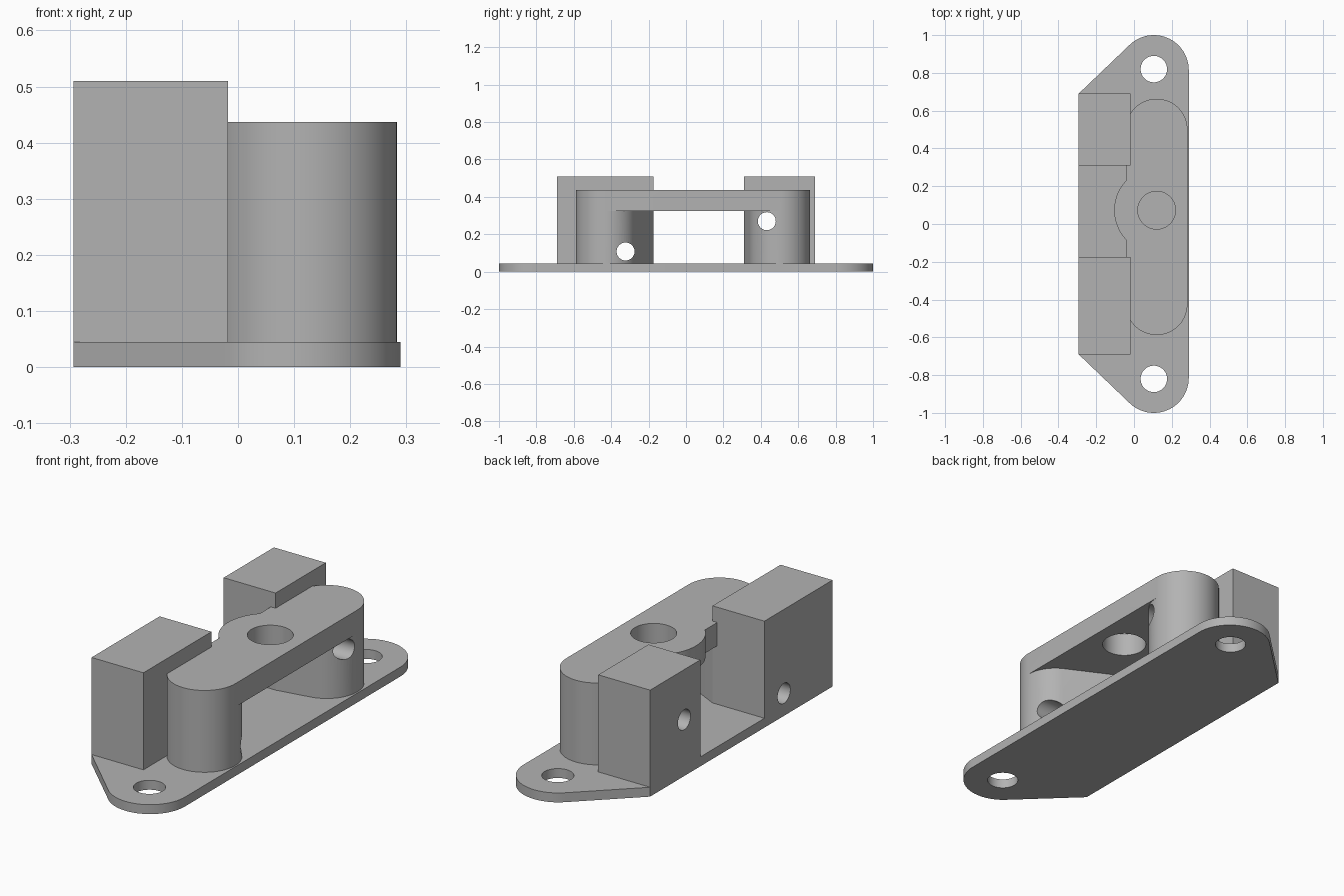
import bpy, bmesh, math
from mathutils import Vector, Matrix
from mathutils.geometry import convex_hull_2d

if "Cube" in bpy.data.objects:
    bpy.data.objects.remove(bpy.data.objects["Cube"], do_unlink=True)

grey = bpy.data.materials.new("plain grey")
grey.use_nodes = True
colour = (0.45, 0.45, 0.45, 1)
grey.diffuse_color = colour
grey.node_tree.nodes["Principled BSDF"].inputs["Base Color"].default_value = colour


def circle(x, y, r, n=64):
    return [(x + r * math.cos(2 * math.pi * i / n),
             y + r * math.sin(2 * math.pi * i / n)) for i in range(n)]


def prism(name, points, z0, z1, matrix=None):
    """Extrude the convex outline around the points from z0 to z1."""
    outline = [points[i] for i in convex_hull_2d([Vector(p) for p in points])]
    bm = bmesh.new()
    face = bm.faces.new([bm.verts.new((x, y, z0)) for x, y in outline])
    ext = bmesh.ops.extrude_face_region(bm, geom=[face])
    top = [v for v in ext["geom"] if isinstance(v, bmesh.types.BMVert)]
    bmesh.ops.translate(bm, verts=top, vec=(0, 0, z1 - z0))
    if matrix:
        bm.transform(matrix)
    bmesh.ops.recalc_face_normals(bm, faces=bm.faces)
    mesh = bpy.data.meshes.new(name)
    bm.to_mesh(mesh)
    bm.free()
    mesh.materials.append(grey)
    obj = bpy.data.objects.new(name, mesh)
    bpy.context.collection.objects.link(obj)
    return obj


def combine(obj, other, operation):
    """Apply a boolean and discard the helper object."""
    mod = obj.modifiers.new("boolean", "BOOLEAN")
    mod.object, mod.operation, mod.solver = other, operation, "EXACT"
    bpy.context.view_layer.objects.active = obj
    bpy.ops.object.modifier_apply(modifier=mod.name)
    bpy.data.objects.remove(other, do_unlink=True)


def cross_hole(obj, y, z):
    """Drill along x."""
    turn = Matrix.Translation((0, y, z)) @ Matrix.Rotation(math.pi / 2, 4, "Y")
    combine(obj, prism("drill", circle(0, 0, 0.048, 48), -1, 1, turn), "DIFFERENCE")


# Mounting plate with rounded ends and two screw holes
BASE, UNDER, TOP, TALL = 0.045, 0.325, 0.437, 0.51
LEFT, INNER = -0.293, -0.018
plate = prism("mounting_plate",
              circle(0.105, 0.815, 0.185) + circle(0.105, -0.815, 0.185)
              + [(LEFT, 0.69), (LEFT, -0.69)], 0, BASE)
for y in (0.82, -0.82):
    combine(plate, prism("drill", circle(0.105, y, 0.07), -1, 1), "DIFFERENCE")

# Bridge: rounded bar, central boss, and a post at each end
CX, R = 0.12, 0.163
ends = {"front": (-0.425, -0.69, -0.175), "rear": (0.5, 0.69, 0.31)}
bridge = prism("bridge", circle(CX, ends["front"][0], R) + circle(CX, ends["rear"][0], R),
               UNDER, TOP)
combine(bridge, prism("boss", circle(CX, 0.073, 0.225, 96), UNDER, TOP), "UNION")
# The boss stays within the bar on its outer side
trim = [(CX + R, -1), (1, -1), (1, 1), (CX + R, 1)]
combine(bridge, prism("trim", trim, -1, 1), "DIFFERENCE")
for cy, outer, inner in ends.values():
    post = prism("post", circle(CX, cy, R) + [(INNER, inner)], BASE, UNDER)
    combine(bridge, post, "UNION")
combine(bridge, prism("drill", circle(CX, 0.073, 0.1), 0.2, 1), "DIFFERENCE")

# Tall blocks behind the posts
blocks = {}
for side, (cy, outer, inner) in ends.items():
    corners = [(x, y) for x in (LEFT, INNER) for y in (outer, inner)]
    blocks[side] = prism(side + "_block", corners, BASE, TALL)

# Cross holes through each post and its block
for side, y, z in (("front", -0.323, 0.108), ("rear", 0.432, 0.27)):
    cross_hole(blocks[side], y, z)
    cross_hole(bridge, y, z)

# Smooth the round walls, keep the edges sharp
for obj in (plate, bridge, *blocks.values()):
    bpy.ops.object.select_all(action="DESELECT")
    obj.select_set(True)
    bpy.context.view_layer.objects.active = obj
    bpy.ops.object.shade_smooth_by_angle(angle=math.radians(30))
